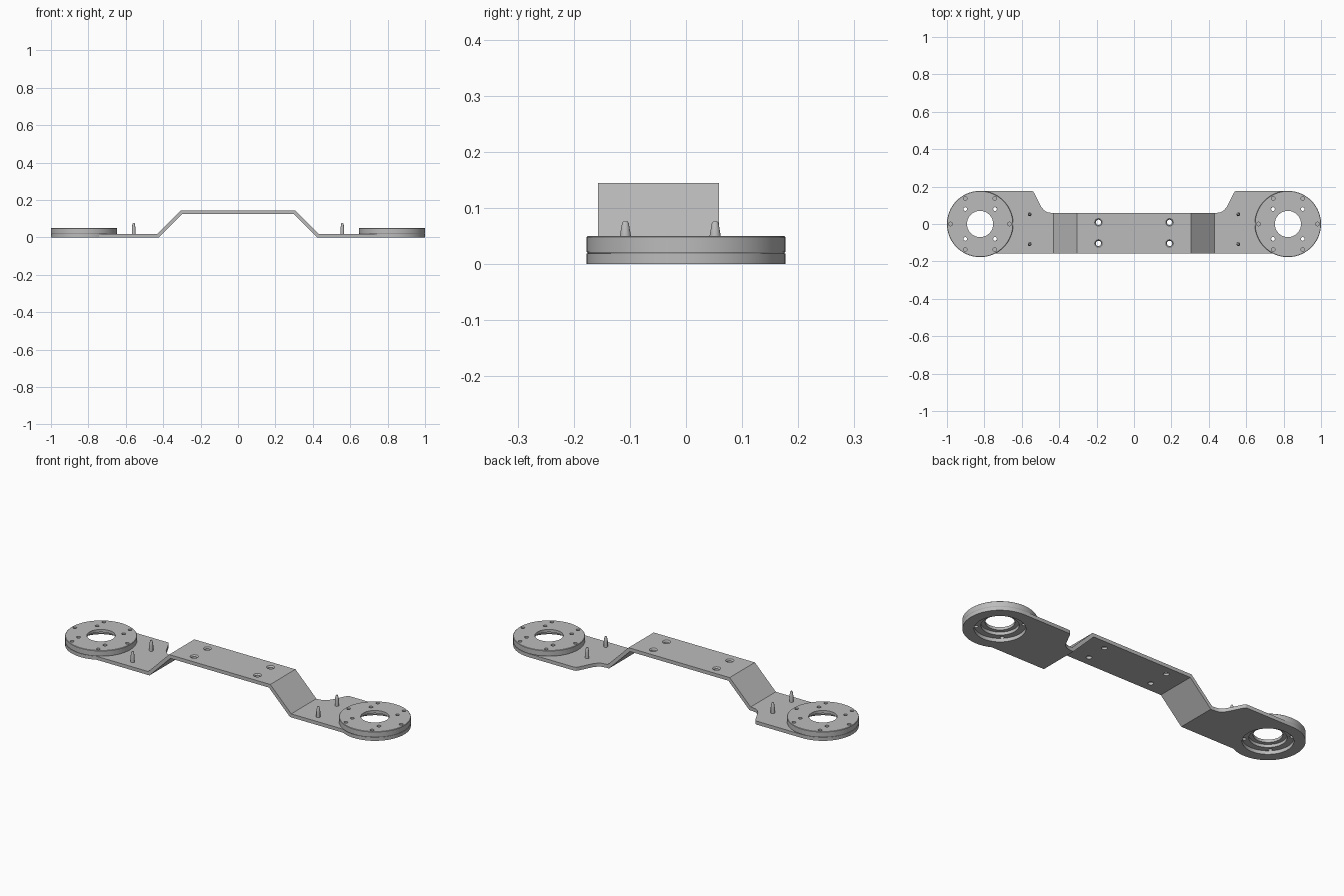
import bpy, bmesh, math

if "Cube" in bpy.data.objects:
    bpy.data.objects.remove(bpy.data.objects["Cube"])

T = 0.019            # sheet thickness
CX, R = 0.823, 0.177  # ring centre and radius
LOW, HIGH = -0.157, 0.059

metal = bpy.data.materials.new("grey metal")
metal.use_nodes = True
metal.diffuse_color = (0.5, 0.5, 0.5, 1)
metal.node_tree.nodes["Principled BSDF"].inputs["Base Color"].default_value = (0.5, 0.5, 0.5, 1)


def make(name, bm):
    bmesh.ops.recalc_face_normals(bm, faces=bm.faces)
    mesh = bpy.data.meshes.new(name)
    bm.to_mesh(mesh)
    bm.free()
    obj = bpy.data.objects.new(name, mesh)
    mesh.materials.append(metal)
    bpy.context.collection.objects.link(obj)
    return obj


def prism(name, points, offset):
    """Extrude a closed 3D outline along an offset."""
    bm = bmesh.new()
    face = bm.faces.new([bm.verts.new(p) for p in points])
    ext = bmesh.ops.extrude_face_region(bm, geom=[face])["geom"]
    bmesh.ops.translate(bm, vec=offset, verts=[v for v in ext if isinstance(v, bmesh.types.BMVert)])
    return make(name, bm)


def lathe(bm, profile, x, y, n, closed=True):
    """Turn an (r, z) profile about a vertical axis; cap the ends if open."""
    rings = [[bm.verts.new((x + r * math.cos(i * math.tau / n),
                            y + r * math.sin(i * math.tau / n), z))
              for i in range(n)] for r, z in profile]
    for a, b in list(zip(rings, rings[1:])) + ([(rings[-1], rings[0])] if closed else []):
        for i in range(n):
            j = (i + 1) % n
            bm.faces.new((a[i], a[j], b[j], b[i]))
    if not closed:
        bm.faces.new(rings[0])
        bm.faces.new(rings[-1])


def boolean(obj, cutter, operation):
    mod = obj.modifiers.new("cut", "BOOLEAN")
    mod.operation, mod.object, mod.solver = operation, cutter, "EXACT"
    bpy.context.view_layer.objects.active = obj
    bpy.ops.object.modifier_apply(modifier=mod.name)
    bpy.data.objects.remove(cutter)


def smooth(obj):
    bpy.ops.object.select_all(action="DESELECT")
    obj.select_set(True)
    bpy.context.view_layer.objects.active = obj
    bpy.ops.object.shade_smooth_by_angle(angle=math.radians(25))


def mirrored(half):
    return half + [(-x, y) for x, y in reversed(half)]


# Bent sheet: side profile with mitred bends, trimmed to the plan outline
M = T * math.tan(math.pi / 8)
upper = [(1.1, T), (0.43, T), (0.304, 0.145)]
lower = [(1.1, 0), (0.43 - M, 0), (0.304 - M, 0.145 - T)]
side = mirrored(upper) + [(-x, z) for x, z in lower] + list(reversed(lower))
bracket = prism("bent_bracket", [(x, -0.3, z) for x, z in side], (0, 0.6, 0))

arc = [math.radians(-117 + 207 * i / 40) for i in range(41)]
plan = [(CX + R * math.cos(a), R * math.sin(a)) for a in arc]
plan += [(0.55, 0.177), (0.54, 0.174), (0.533, 0.166), (0.496, 0.092),
         (0.482, 0.074), (0.464, 0.063), (0.44, HIGH)]
plan[0] = (plan[0][0], LOW)
boolean(bracket, prism("trim", [(x, y, -0.1) for x, y in mirrored(plan)], (0, 0, 0.4)), "INTERSECT")

# Countersunk fixing holes and the large end openings
bm = bmesh.new()
for s in (-1, 1):
    for y in (-0.104, 0.009):
        lathe(bm, [(0.014, 0.1), (0.014, 0.138), (0.022, 0.147)], s * 0.19, y, 24, False)
    lathe(bm, [(0.122, -0.1), (0.122, 0.06)], s * CX, 0, 64, False)
boolean(bracket, make("hole_cutter", bm), "DIFFERENCE")
smooth(bracket)

for s, label in ((-1, "right"), (1, "left")):
    # Mounting ring with a stepped bore
    bm = bmesh.new()
    lathe(bm, [(0.07, 0.05), (0.175, 0.05), (R, 0.048), (R, 0.022), (0.175, T),
               (0.09, T), (0.09, 0.035), (0.07, 0.035)], s * CX, 0, 80)
    ring = make(label + "_mounting_ring", bm)
    bm = bmesh.new()
    for count, start, radius in ((6, 0, 0.158), (4, 45, 0.113)):
        for i in range(count):
            a = math.radians(start + 360 * i / count)
            lathe(bm, [(0.01, -0.1), (0.01, 0.1)],
                  s * CX + radius * math.cos(a), radius * math.sin(a), 16, False)
    boolean(ring, make("bolt_cutter", bm), "DIFFERENCE")
    smooth(ring)

    # Tapered locating pins
    for y, end in ((-0.108, "front"), (0.052, "back")):
        bm = bmesh.new()
        lathe(bm, [(0.01, 0), (0.01, 0.05), (0.006, 0.073), (0.004, 0.076)], s * 0.558, y, 20, False)
        smooth(make(label + "_" + end + "_pin", bm))
